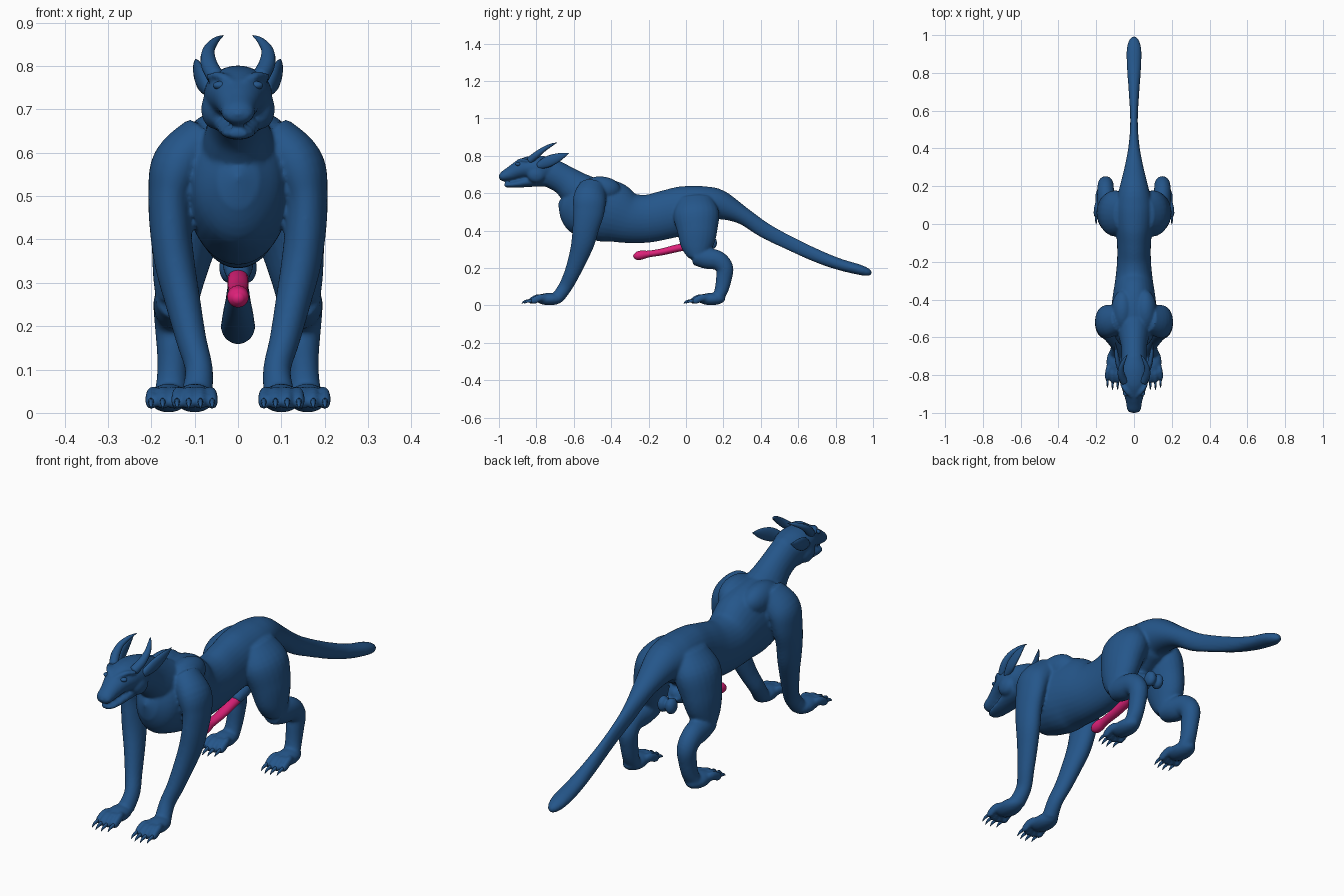
import bpy, bmesh, math
from mathutils import Vector, Matrix


def material(name, col):
    m = bpy.data.materials.new(name)
    m.diffuse_color = (*col, 1)
    return m


BLUE = material("blue hide", (0.018, 0.093, 0.255))
PINK = material("pink skin", (0.72, 0.015, 0.19))


def spline(a, b, c, d, t):
    return [0.5 * (2 * q + (r - p) * t + (2 * p - 5 * q + 4 * r - s) * t * t
                   + (3 * q - p - 3 * r + s) * t ** 3) for p, q, r, s in zip(a, b, c, d)]


def tube(bm, pts, side=1, segs=24, steps=5):
    """Smooth closed loft through (x, y, z, half width, half depth) stations."""
    pts = [(p[0] * side, *p[1:]) for p in pts]
    e = [pts[0]] + pts + [pts[-1]]
    path = [spline(*e[i:i + 4], k / steps) for i in range(len(pts) - 1) for k in range(steps)]
    path.append(list(pts[-1]))
    rings, n, faces = [], len(path), []
    for i, p in enumerate(path):
        t = (Vector(path[min(i + 1, n - 1)][:3]) - Vector(path[max(i - 1, 0)][:3])).normalized()
        w = Vector((1, 0, 0))
        w = (w - t * w.dot(t)).normalized()
        u = t.cross(w)
        c, rw, rd = Vector(p[:3]), max(p[3], 0.001), max(p[4], 0.001)
        rings.append([bm.verts.new(c + w * rw * math.cos(a) + u * rd * math.sin(a))
                      for a in (2 * math.pi * k / segs for k in range(segs))])
        if i in (0, n - 1):
            pole = bm.verts.new(c + t * (-0.5 if i == 0 else 0.5) * min(rw, rd))
            faces += [bm.faces.new((rings[-1][k], rings[-1][(k + 1) % segs], pole)) for k in range(segs)]
    for a, b in zip(rings, rings[1:]):
        faces += [bm.faces.new((a[k], a[(k + 1) % segs], b[(k + 1) % segs], b[k])) for k in range(segs)]
    bmesh.ops.recalc_face_normals(bm, faces=faces)


def ball(bm, loc, size):
    m = Matrix.Translation(loc) @ Matrix.Diagonal((*size, 1))
    bmesh.ops.create_uvsphere(bm, u_segments=24, v_segments=16, radius=1, matrix=m)


def finish(name, bm, mat, voxel=0):
    me = bpy.data.meshes.new(name)
    bm.to_mesh(me)
    bm.free()
    me.materials.append(mat)
    for p in me.polygons:
        p.use_smooth = True
    ob = bpy.data.objects.new(name, me)
    bpy.context.collection.objects.link(ob)
    if voxel:
        r = ob.modifiers.new("blend", 'REMESH')
        r.mode, r.voxel_size, r.use_smooth_shade = 'VOXEL', voxel, True
        s = ob.modifiers.new("soften", 'SMOOTH')
        s.factor, s.iterations = 0.5, 5
    return ob


def mid(rows):
    return [(0, *r) for r in rows]


body = bmesh.new()
# torso running into the tail
tube(body, mid([(-.66, .54, .05, .07), (-.60, .53, .10, .14), (-.50, .52, .122, .165),
                (-.40, .50, .115, .165), (-.30, .467, .10, .135), (-.20, .465, .09, .128),
                (-.10, .487, .09, .13), (0, .51, .10, .13), (.10, .535, .10, .105),
                (.18, .537, .08, .08), (.30, .482, .05, .048), (.42, .402, .028, .042),
                (.55, .335, .02, .038), (.70, .265, .028, .035), (.82, .22, .037, .031),
                (.92, .193, .039, .028), (.97, .178, .027, .021), (.99, .171, .01, .01)]), segs=32)
# neck
tube(body, mid([(-.46, .55, .10, .11), (-.57, .61, .085, .10), (-.65, .67, .068, .08),
                (-.73, .71, .066, .078), (-.80, .72, .07, .07)]))
# skull with upper muzzle, then the lower jaw
tube(body, mid([(-.70, .725, .055, .06), (-.77, .73, .078, .07), (-.84, .735, .074, .063),
                (-.89, .725, .058, .05), (-.94, .704, .043, .038), (-.98, .69, .037, .026),
                (-.995, .688, .026, .017)]))
tube(body, mid([(-.74, .68, .055, .045), (-.82, .668, .055, .034), (-.89, .652, .044, .022),
                (-.94, .645, .036, .015), (-.968, .643, .022, .011)]))
# sheath and pouch under the hips
tube(body, mid([(.08, .37, .04, .04), (.02, .335, .034, .034), (-.025, .318, .026, .024)]))
for s in (1, -1):
    ball(body, (s * .02, .135, .335), (.024, .032, .037))
    # brow and cheek
    tube(body, [(.012, -.915, .76, .008, .008), (.042, -.885, .778, .012, .009),
                (.068, -.845, .775, .008, .008)], s, 12)
    ball(body, (s * .055, -.80, .70), (.03, .05, .045))
    # shoulder blade
    ball(body, (s * .06, -.46, .62), (.06, .11, .07))
    # foreleg
    tube(body, [(.075, -.50, .625, .065, .075), (.135, -.515, .57, .065, .088), (.155, -.52, .50, .052, .083),
                (.155, -.535, .42, .048, .072), (.145, -.55, .34, .046, .063), (.128, -.575, .26, .041, .052),
                (.108, -.61, .17, .035, .042), (.09, -.645, .10, .032, .037), (.095, -.685, .042, .036, .034)], s)
    # thigh
    tube(body, [(.06, .05, .57, .05, .09), (.095, .055, .49, .085, .122), (.122, .06, .40, .076, .108),
                (.135, .06, .32, .062, .088), (.14, .065, .26, .05, .055)], s)
    # shank and heel
    tube(body, [(.14, .05, .265, .05, .05), (.145, .11, .252, .05, .056), (.15, .17, .24, .045, .052),
                (.15, .207, .20, .042, .046), (.15, .202, .14, .037, .042), (.152, .19, .085, .035, .037),
                (.156, .17, .036, .038, .03)], s)
    # paws: palm and four toes
    for px, py in ((.10, -.70), (.16, .165)):
        ball(body, (s * px, py - .03, .034), (.046, .075, .033))
        for k in (-1.5, -.5, .5, 1.5):
            d = abs(k) * .012
            tube(body, [(px + k * .018, py - .04, .036, .014, .018),
                        (px + k * .025, py - .095 + d, .042, .0145, .02),
                        (px + k * .027, py - .13 + d, .026, .014, .019),
                        (px + k * .027, py - .145 + d, .02, .009, .012)], s, 12, 3)
finish("body", body, BLUE, 0.0065)

# horns, ears, eyes and claws
horns, ears, eyes, claws = (bmesh.new() for _ in range(4))
for s in (1, -1):
    tube(horns, [(.052, -.835, .775, .02, .02), (.067, -.80, .805, .019, .018), (.068, -.76, .835, .014, .013),
                 (.052, -.72, .858, .008, .008), (.034, -.69, .87, .001, .001)], s, 16)
    tube(ears, [(.065, -.79, .745, .014, .018), (.083, -.74, .768, .014, .03),
                (.094, -.68, .793, .010, .022), (.098, -.625, .815, .001, .001)], s, 16)
    ball(eyes, (s * .041, -.897, .755), (.017, .014, .010))
    for px, py in ((.10, -.70), (.16, .165)):
        for k in (-1.5, -.5, .5, 1.5):
            y = py - .14 + abs(k) * .012
            tube(claws, [(px + k * .027, y, .026, .007, .009), (px + k * .027, y - .028, .021, .005, .007),
                         (px + k * .027, y - .045, .010, .001, .001)], s, 10, 3)
finish("horns", horns, BLUE)
finish("ears", ears, BLUE)
finish("eyes", eyes, BLUE)
finish("claws", claws, BLUE)

# pink underside organ
organ = bmesh.new()
tube(organ, mid([(.01, .318, .022, .019), (-.06, .303, .024, .02), (-.13, .286, .023, .018),
                 (-.20, .275, .021, .018), (-.235, .27, .025, .024), (-.262, .265, .023, .022),
                 (-.278, .264, .012, .011)]))
finish("organ", organ, PINK)
